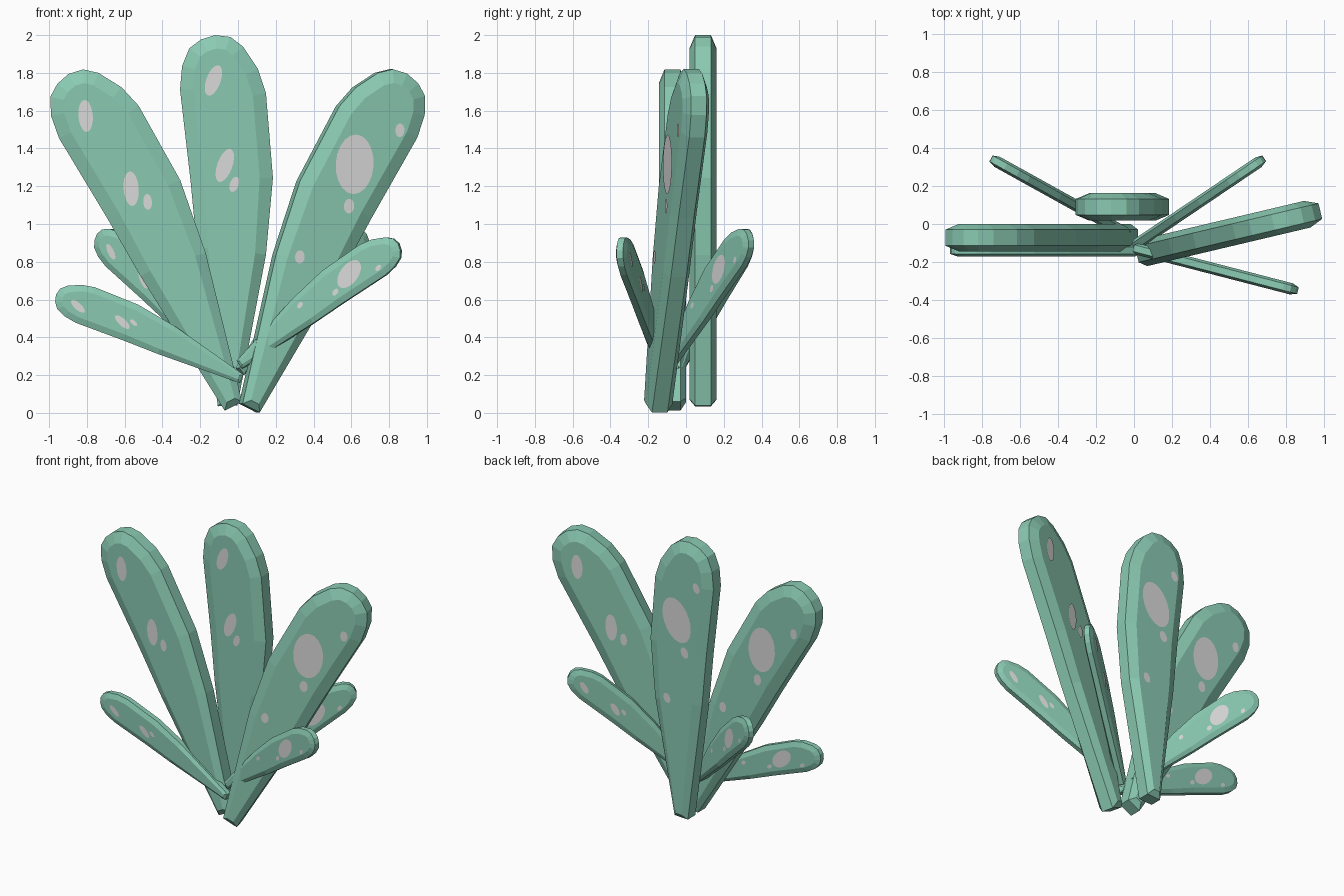
import bpy, bmesh, math
from mathutils import Vector

if "Cube" in bpy.data.objects:
    bpy.data.objects.remove(bpy.data.objects["Cube"])


def material(name, rgb):
    m = bpy.data.materials.new(name)
    m.diffuse_color = (*rgb, 1)
    m.use_nodes = True
    m.node_tree.nodes["Principled BSDF"].inputs["Base Color"].default_value = m.diffuse_color
    return m


GREEN = material("leaf_green", (0.255, 0.590, 0.450))
GREY = material("spot_grey", (0.70, 0.70, 0.70))

# Leaf outline, clockwise seen from the front, origin at the foot of the leaf
OUTLINE = [(-.052, -.002), (-.162, .83), (-.195, 1.18), (-.252, 1.675),
           (-.241, 1.80), (-.203, 1.893), (-.141, 1.94), (-.065, 1.963),
           (.015, 1.953), (.081, 1.903), (.161, 1.783), (.203, 1.656),
           (.24, 1.206), (.203, .80), (.052, .003)]

# Spots: centre u, v, half width, half height
FRONT_SPOTS = [(-.075, 1.723, .038, .085), (-.015, 1.273, .040, .092), (.035, 1.173, .023, .042)]
BACK_SPOTS = [(.011, 1.405, .103, .158), (-.05, 1.19, .028, .039),
              (.087, .836, .026, .035), (-.142, 1.669, .025, .036)]
EDGE, FACE = .042, .072      # half thickness at the rim and at the flat faces
SPOT_TILT = math.radians(20)


def inset(points):
    """Mitred inner outline, wider towards the tip."""
    pts = [Vector(p) for p in points]
    result = []
    for i, p in enumerate(pts):
        a = (p - pts[i - 1]).normalized()
        b = (pts[(i + 1) % len(pts)] - p).normalized()
        n1, n2 = Vector((a.y, -a.x)), Vector((b.y, -b.x))
        width = .034 + .036 * min(1, max(0, p.y / 1.2))
        result.append(p + (n1 + n2) / (1 + n1.dot(n2)) * width)
    return result


def leaf_mesh():
    bm = bmesh.new()
    inner = inset(OUTLINE)
    # chamfered slab from four rings
    rings = [[bm.verts.new((u, y, v)) for u, v in pts]
             for pts, y in ((inner, -FACE), (OUTLINE, -EDGE), (OUTLINE, EDGE), (inner, FACE))]
    n = len(OUTLINE)
    for r0, r1 in zip(rings, rings[1:]):
        for i in range(n):
            j = (i + 1) % n
            bm.faces.new((r0[i], r0[j], r1[j], r1[i]))
    bm.faces.new(rings[0])
    bm.faces.new(rings[-1])
    bmesh.ops.recalc_face_normals(bm, faces=bm.faces[:])
    # oval spots just above both flat faces
    c, s = math.cos(SPOT_TILT), math.sin(SPOT_TILT)
    for side, spots in ((-1, FRONT_SPOTS), (1, BACK_SPOTS)):
        for cu, cv, rx, ry in spots:
            ring = []
            for k in range(20):
                t = -side * math.tau * k / 20
                x, z = rx * math.cos(t), ry * math.sin(t)
                ring.append(bm.verts.new((cu + x * c + z * s, side * (FACE + .006),
                                          cv - x * s + z * c)))
            bm.faces.new(ring).material_index = 1
    mesh = bpy.data.meshes.new("leaf")
    bm.to_mesh(mesh)
    bm.free()
    mesh.materials.append(GREEN)
    mesh.materials.append(GREY)
    return mesh


LARGE, SMALL = (1, 1, 1), (.47, .42, .55)
# name, foot position, lean to its own left, turn about z, scale
LEAVES = [
    ("large_leaf_left", (-.024, -.072, .035), 24.5, 0, LARGE),
    ("large_leaf_middle", (-.055, .09, .037), 0, 0, LARGE),
    ("large_leaf_right", (.06, -.15, .025), 23.7, 193.3, LARGE),
    ("small_leaf_front_left", (.02, -.14, .18), 64, 0, SMALL),
    ("small_leaf_front_right", (.01, -.13, .255), 52, 165.5, SMALL),
    ("small_leaf_back_left", (-.04, -.05, .22), 46, -29, SMALL),
    ("small_leaf_back_right", (.01, -.11, .22), 46, 214, SMALL),
]

mesh = leaf_mesh()
for name, foot, lean, turn, scale in LEAVES:
    ob = bpy.data.objects.new(name, mesh)
    bpy.context.collection.objects.link(ob)
    ob.location = foot
    ob.rotation_euler = (0, -math.radians(lean), math.radians(turn))
    ob.scale = scale
